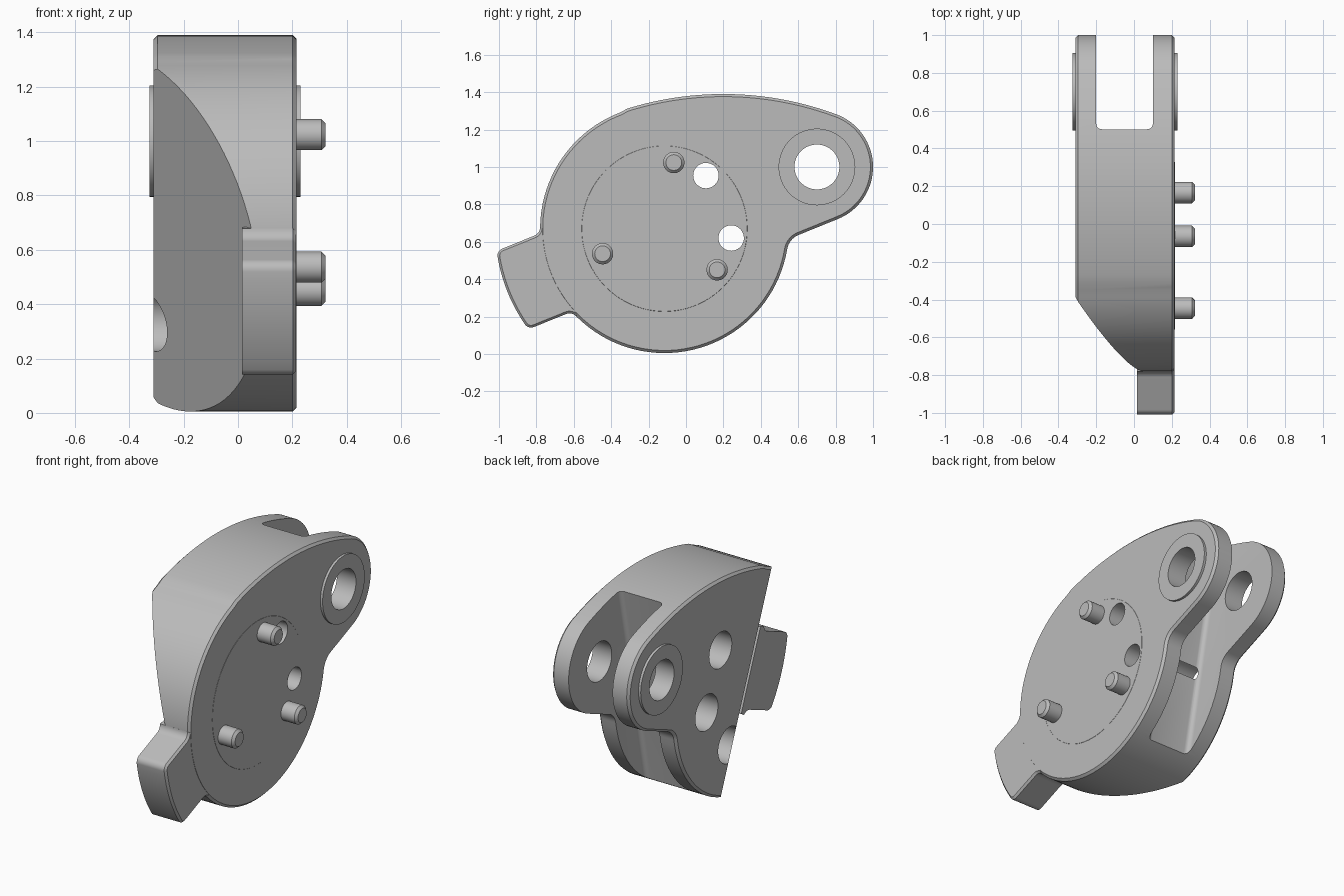
import bpy, bmesh, math
from mathutils import Matrix, Vector

cube = bpy.data.objects.get("Cube")
if cube:
    bpy.data.objects.remove(cube, do_unlink=True)

steel = bpy.data.materials.new("plain grey")
steel.use_nodes = True
steel.diffuse_color = (0.5, 0.5, 0.5, 1)
steel.node_tree.nodes["Principled BSDF"].inputs["Base Color"].default_value = (0.5, 0.5, 0.5, 1)

CENTRE = (-0.115, 0.67)      # main round, as (y, z)
EAR = (0.70, 1.0)            # pivot eye
R = 0.665
TILT = 22                    # lean of the long axis in degrees
SIDE = Matrix(((0, 0, 1, 0), (1, 0, 0, 0), (0, 1, 0, 0), (0, 0, 0, 1)))


def polar(c, r, deg):
    t = math.radians(deg)
    return (c[0] + r * math.cos(t), c[1] + r * math.sin(t))


def arc(c, r, a, b, n):
    return [polar(c, r, a + (b - a) * i / n) for i in range(n + 1)]


def circle(c, r, n=64):
    return arc(c, r, 0, 360, n)[:-1]


def prism(name, pts, low, high, bevel=0, test=None, segments=1, frame=SIDE):
    """Extrude a 2D profile, optionally bevelling the rims chosen by test."""
    bm = bmesh.new()
    face = bm.faces.new([bm.verts.new((p, q, low)) for p, q in pts])
    top = bmesh.ops.extrude_face_region(bm, geom=[face])["geom"]
    for v in top:
        if isinstance(v, bmesh.types.BMVert):
            v.co.z = high
    bmesh.ops.recalc_face_normals(bm, faces=bm.faces)
    if bevel:
        rims = [e for e in bm.edges if abs(e.verts[0].co.z - e.verts[1].co.z) < 1e-5
                and (test is None or test(e))]
        bmesh.ops.bevel(bm, geom=rims, offset=bevel, segments=segments,
                        profile=0.5, affect='EDGES')
    bm.transform(frame)
    bmesh.ops.recalc_face_normals(bm, faces=bm.faces)
    mesh = bpy.data.meshes.new(name)
    bm.to_mesh(mesh)
    bm.free()
    mesh.materials.append(steel)
    ob = bpy.data.objects.new(name, mesh)
    bpy.context.collection.objects.link(ob)
    return ob


def combine(target, tool, op):
    mod = target.modifiers.new("combine", 'BOOLEAN')
    mod.operation, mod.object, mod.solver = op, tool, 'EXACT'
    bpy.context.view_layer.objects.active = target
    bpy.ops.object.modifier_apply(modifier=mod.name)
    bpy.data.objects.remove(tool, do_unlink=True)


# Body outline: eye, long top arc, main round, fillet under the eye
outline = arc(EAR, 0.30, -68, 69.5, 32)
outline += arc((0.2, -0.34), 1.73, 69.5, 107.3, 24)[1:]
outline += arc(CENTRE, R, 107.3, 350.5, 72)[1:]
outline += arc(polar(CENTRE, R + 0.1, -9.5), 0.1, 170.5, 112, 10)[1:]
body = prism("clevis_body", outline, -0.31, 0.215, 0.014)

# Slanted relief on the plain side
u = Vector((0, -math.cos(math.radians(TILT)), -math.sin(math.radians(TILT))))
x = Vector((1, 0, 0))
slant = Matrix((u, x, u.cross(x))).transposed().to_4x4()
slant.translation = (0, *CENTRE)
combine(body, prism("slant_cutter", [(-0.442, -0.6), (0.859, 0.2), (0.859, -0.6)],
                    -1.2, 1.2, frame=slant), 'DIFFERENCE')

# Stop tab: drawn along its own axis, then turned into place
HALF, FIL, CORNER, TIP = 0.226, 0.05, 0.04, 0.905
foot = math.sqrt((R + FIL) ** 2 - (HALF + FIL) ** 2)
touch = math.degrees(math.atan2(HALF + FIL, foot))
end = math.sqrt((TIP - CORNER) ** 2 - (HALF - CORNER) ** 2)
lean = math.degrees(math.atan2(HALF - CORNER, end))
upper = arc((foot, HALF + FIL), FIL, 180 + touch, 270, 8)
upper += arc((end, HALF - CORNER), CORNER, 90, lean, 8)
lower = [(p, -q) for p, q in reversed(upper)]
tip = arc((0, 0), TIP, lean, -lean, 12)[1:-1]
root = [(0.58, -0.25), (0.58, 0.25)]
turn = math.radians(180 + TILT)
tab_pts = [(CENTRE[0] + p * math.cos(turn) - q * math.sin(turn),
            CENTRE[1] + p * math.sin(turn) + q * math.cos(turn))
           for p, q in upper + tip + lower + root]
combine(body, prism("stop_tab", tab_pts, 0.015, 0.214, 0.012,
                    lambda e: e.verts[0].co.z > 0.1), 'UNION')

# Shallow round recess with a raised disc in it
combine(body, prism("recess_cutter", circle(CENTRE, R + 0.003, 128), 0.2, 0.4), 'DIFFERENCE')
combine(body, prism("raised_disc", circle(CENTRE, 0.45, 96), 0.1, 0.216, 0.008,
                    lambda e: e.verts[0].co.z > 0.2), 'UNION')

# Slot between the two ears, with rounded inner corners
slot = [(0.53, 1.5), (0.208, -0.05), (1.3, -0.05), (1.3, 1.5)]
combine(body, prism("slot_cutter", slot, -0.2, 0.1, 0.03,
                    lambda e: max(v.co.x for v in e.verts) < 0.6, 5), 'DIFFERENCE')

# Pivot bosses and bore
for low, high in ((-0.325, -0.25), (0.15, 0.23)):
    combine(body, prism("pivot_boss", circle(EAR, 0.205), low, high), 'UNION')
combine(body, prism("pivot_cutter", circle(EAR, 0.12), -0.6, 0.6), 'DIFFERENCE')

# Six counterbored bolt holes
for i in range(6):
    c = polar(CENTRE, 0.36, 52 + 60 * i)
    combine(body, prism("hole_cutter", circle(c, 0.068, 40), -0.6, 0.6), 'DIFFERENCE')
    combine(body, prism("counterbore_cutter", circle(c, 0.11, 48), -0.6, 0.05), 'DIFFERENCE')

# Three dowel pins
parts = [body]
for i in range(3):
    c = polar(CENTRE, 0.357, 82 + 120 * i)
    parts.append(prism("dowel_pin", circle(c, 0.057, 40), 0.18, 0.322, 0.015,
                       lambda e: e.verts[0].co.z > 0.3))

# Smooth shading with crisp edges
for ob in bpy.context.selected_objects:
    ob.select_set(False)
for ob in parts:
    ob.select_set(True)
bpy.context.view_layer.objects.active = body
bpy.ops.object.shade_smooth_by_angle(angle=math.radians(25))
